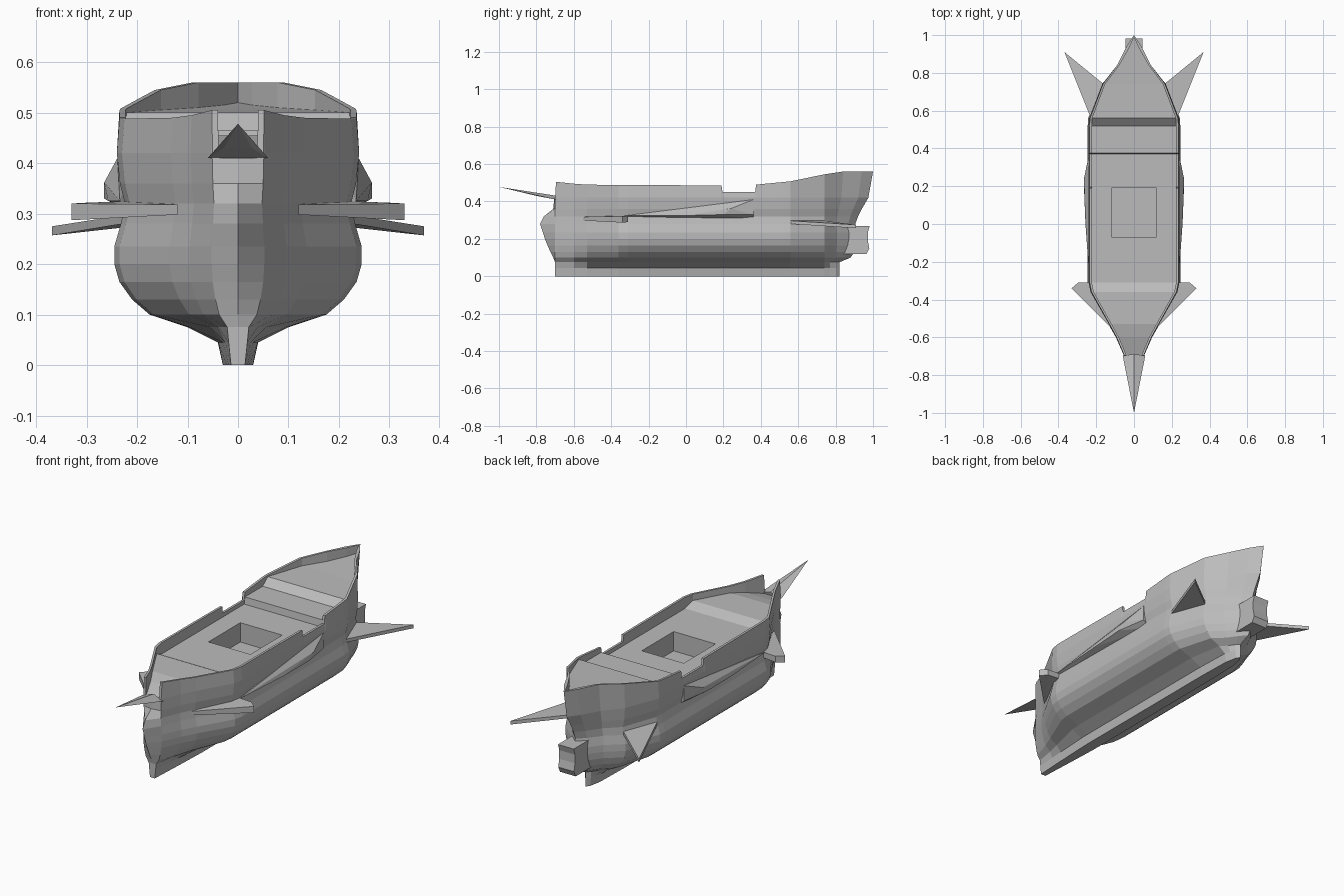
import bpy, bmesh
from mathutils import Vector

old = bpy.data.objects.get("Cube")
if old:
    bpy.data.objects.remove(old, do_unlink=True)

grey = bpy.data.materials.new("hull_grey")
grey.use_nodes = True
grey.diffuse_color = (0.5, 0.5, 0.5, 1)
grey.node_tree.nodes["Principled BSDF"].inputs["Base Color"].default_value = (0.5, 0.5, 0.5, 1)


def finish(name, bm, mirror=True):
    """Turn a bmesh into an object, mirrored across the centre line if asked."""
    mesh = bpy.data.meshes.new(name)
    bm.to_mesh(mesh)
    bm.free()
    mesh.materials.append(grey)
    obj = bpy.data.objects.new(name, mesh)
    bpy.context.collection.objects.link(obj)
    if mirror:
        mod = obj.modifiers.new("mirror", "MIRROR")
        mod.merge_threshold = 0.0005
    return obj


def solid(name, points, mirror=True):
    """Faceted solid wrapped around a few corner points."""
    bm = bmesh.new()
    verts = [bm.verts.new(p) for p in points]
    bmesh.ops.convex_hull(bm, input=verts)
    bmesh.ops.recalc_face_normals(bm, faces=bm.faces)
    return finish(name, bm, mirror)


def blade(name, corners, mirror=True):
    """Plate from (x, y, low z, high z) corners."""
    return solid(name, [(x, y, z) for x, y, lo, hi in corners for z in (lo, hi)], mirror)


# Hull cross-section levels: height, half width, bow y, stern y
LEVELS = [
    (0.0, 0.03, -0.70, 0.82), (0.045, 0.04, -0.70, 0.82),
    (0.075, 0.10, -0.70, 0.82), (0.10, 0.175, -0.71, 0.88),
    (0.13, 0.21, -0.725, 0.90), (0.165, 0.235, -0.74, 0.91),
    (0.20, 0.245, -0.755, 0.915), (0.235, 0.245, -0.765, 0.915),
    (0.28, 0.232, -0.78, 0.905), (0.32, 0.224, -0.76, 0.92),
    (0.36, 0.234, -0.71, 0.94), (0.42, 0.24, -0.705, 0.975),
]
# Stations along the ship: y, half width, rail height, deck height
STATIONS = [
    (-0.71, 0, 0.41, 0.41), (-0.70, 0.05, 0.41, 0.41),
    (-0.695, 0.052, 0.505, 0.41), (-0.60, 0.092, 0.495, 0.44),
    (-0.53, 0.13, 0.49, 0.455), (-0.36, 0.225, 0.488, 0.455),
    (-0.31, 0.235, 0.488, 0.43), (-0.07, 0.235, 0.487, 0.43),
    (0.19, 0.235, 0.485, 0.43), (0.195, 0.235, 0.45, 0.43),
    (0.37, 0.235, 0.45, 0.43), (0.375, 0.235, 0.49, 0.465),
    (0.52, 0.235, 0.504, 0.465), (0.56, 0.233, 0.508, 0.50),
    (0.74, 0.165, 0.545, 0.505), (0.84, 0.09, 0.56, 0.51),
    (0.94, 0.04, 0.56, 0.515), (1.0, 0, 0.56, 0.52),
]
FULL, TAPER, RAIL, HATCH = 0.235, 0.74, 0.012, 0.12


def section(index):
    """Half cross-section from keel centre, up the side and in over the deck."""
    y, w, rail, deck = STATIONS[index]
    share = w / FULL
    first = index == 0
    points = []
    for z, half, bow, stern in LEVELS:
        if first:
            py = bow
        elif y > TAPER:
            py = TAPER + (y - TAPER) * (stern - TAPER) / (1 - TAPER)
        else:
            py = y
        width = half * (share ** 0.5 if z < 0.06 else share)
        points.append(Vector((width, py, min(z, rail))))
    points.insert(0, Vector((0, points[0].y, 0)))
    inner = max(w - RAIL, 0)
    iy = y - RAIL if y > 0.9 else y
    points += [Vector(p) for p in (
        (w, y, rail), (inner, iy, rail), (inner, iy, deck),
        (min(HATCH, inner), iy, deck), (0, iy, deck))]
    return points


# Hull, rail and stepped deck in one lofted skin, leaving the hatch open
bm = bmesh.new()
rows = [[bm.verts.new(p) for p in section(i)] for i in range(len(STATIONS))]
for i, (a, b) in enumerate(zip(rows, rows[1:])):
    hatch_row = -0.08 < STATIONS[i][0] < 0.0
    for k in range(len(a) - 1):
        if hatch_row and k == len(a) - 2:
            continue
        bm.faces.new((a[k], b[k], b[k + 1], a[k + 1]))
bmesh.ops.remove_doubles(bm, verts=bm.verts, dist=0.0004)
bmesh.ops.dissolve_degenerate(bm, edges=bm.edges, dist=0.0002)
finish("hull", bm)

# Hatch well: open-topped box sunk below the deck
bm = bmesh.new()
bmesh.ops.create_cube(bm, size=1)
for v in bm.verts:
    v.co = (v.co.x * 2 * HATCH, 0.06 + v.co.y * 0.26, 0.38 + v.co.z * 0.1)
top = [f for f in bm.faces if f.normal.z > 0.5]
bmesh.ops.delete(bm, geom=top, context="FACES")
bmesh.ops.reverse_faces(bm, faces=bm.faces)
finish("hatch_well", bm, mirror=False)

# Fins at bow and stern
blade("front_fin", [(0.12, -0.55, 0.298, 0.318), (0.20, -0.31, 0.297, 0.325),
                    (0.33, -0.34, 0.287, 0.32), (0.295, -0.31, 0.29, 0.322)])
blade("rear_fin", [(0.228, 0.56, 0.28, 0.297), (0.16, 0.74, 0.28, 0.297),
                   (0.368, 0.91, 0.257, 0.275)])

# Swept bulges along the sides
solid("side_bulge", [(0.234, -0.32, 0.325), (0.20, -0.30, 0.31), (0.257, 0.0, 0.325),
                     (0.265, 0.20, 0.33), (0.265, 0.24, 0.362), (0.239, 0.36, 0.41),
                     (0.24, 0.36, 0.33), (0.20, 0.36, 0.30), (0.20, 0.36, 0.41)])

# Pointed bowsprit
sides = [(s * x, y, z) for s in (-1, 1)
         for x, y, z in ((0.06, -0.695, 0.41), (0.028, -0.80, 0.43))]
solid("bowsprit", sides + [(0, -0.69, 0.43), (0, -1.0, 0.478)], mirror=False)

# Stern post block, waisted in the middle
stern = [(0.12, 0.965), (0.15, 0.98), (0.19, 0.972), (0.235, 0.972), (0.268, 0.982)]
bm = bmesh.new()
rings = [[bm.verts.new((x, y, z)) for x, y in
          ((-0.045, 0.82), (0.045, 0.82), (0.045, back), (-0.045, back))]
         for z, back in stern]
for a, b in zip(rings, rings[1:]):
    for k in range(4):
        n = (k + 1) % 4
        bm.faces.new((a[k], a[n], b[n], b[k]))
bm.faces.new(rings[0][::-1])
bm.faces.new(rings[-1])
finish("stern_post", bm, mirror=False)
